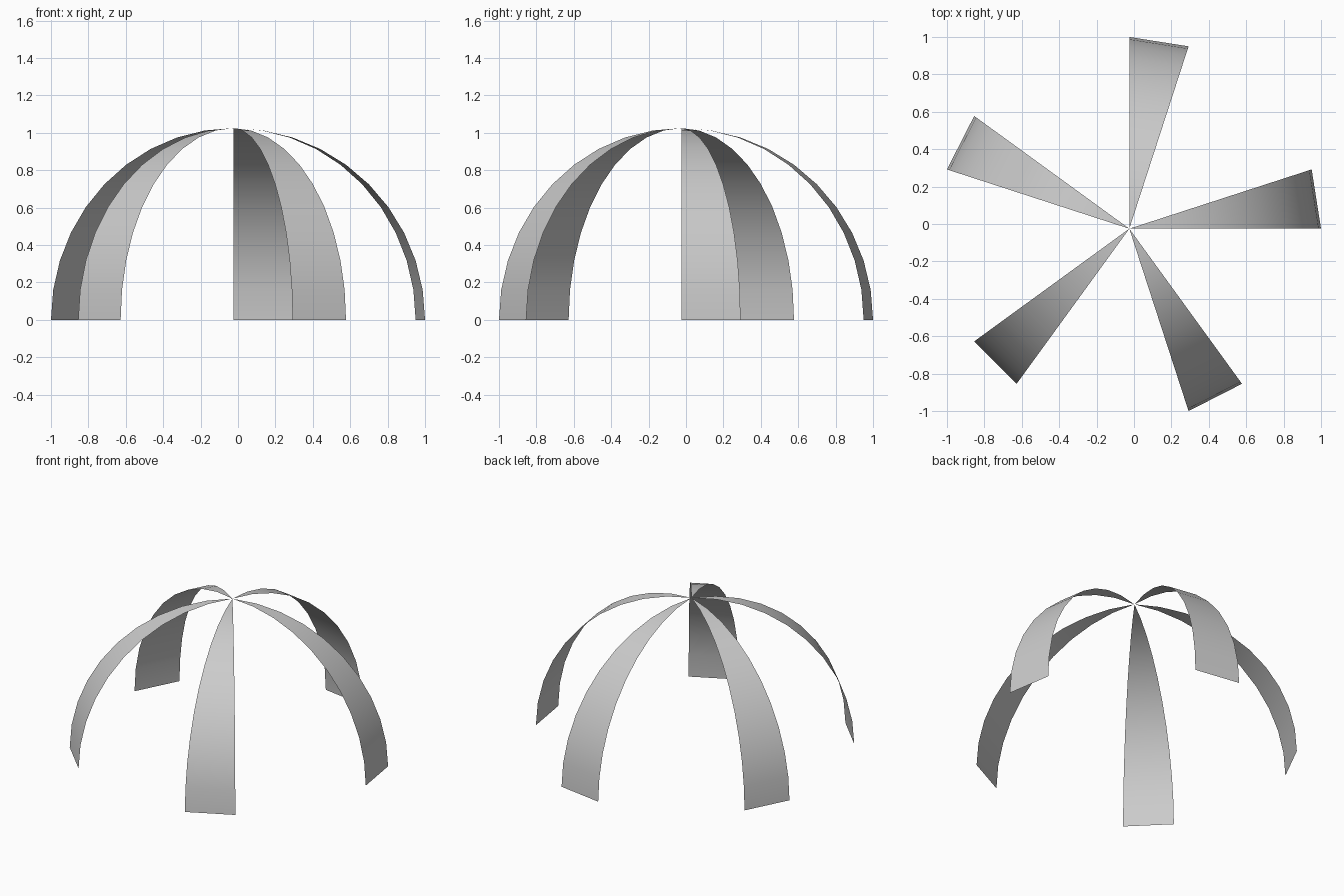
import bpy, bmesh
from math import sin, cos, radians

if "Cube" in bpy.data.objects:
    bpy.data.objects.remove(bpy.data.objects["Cube"])

# The widest span is R + R*cos(18 deg) = 2 on both axes
STEP = radians(18)
R = 2 / (1 + cos(STEP))
OFF = 1 - R
RINGS = 10


def dome_point(azimuth, elevation):
    return (OFF + R * cos(elevation) * cos(azimuth),
            OFF + R * cos(elevation) * sin(azimuth),
            R * sin(elevation))


def dome_rib(name, start):
    # Open curved gore from the ground to the shared apex
    bm = bmesh.new()
    rows = []
    for i in range(RINGS):
        e = radians(90) * i / RINGS
        rows.append([bm.verts.new(dome_point(a, e)) for a in (start, start + STEP)])
    apex = bm.verts.new((OFF, OFF, R))
    for lo, hi in zip(rows, rows[1:]):
        bm.faces.new((lo[0], lo[1], hi[1], hi[0]))
    bm.faces.new((rows[-1][0], rows[-1][1], apex))
    for f in bm.faces:
        f.smooth = True
    mesh = bpy.data.meshes.new(name)
    bm.to_mesh(mesh)
    bm.free()
    bpy.context.collection.objects.link(bpy.data.objects.new(name, mesh))


# Five ribs evenly spaced around the dome
for k in range(5):
    dome_rib(f"dome_rib_{k + 1}", radians(72 * k))
